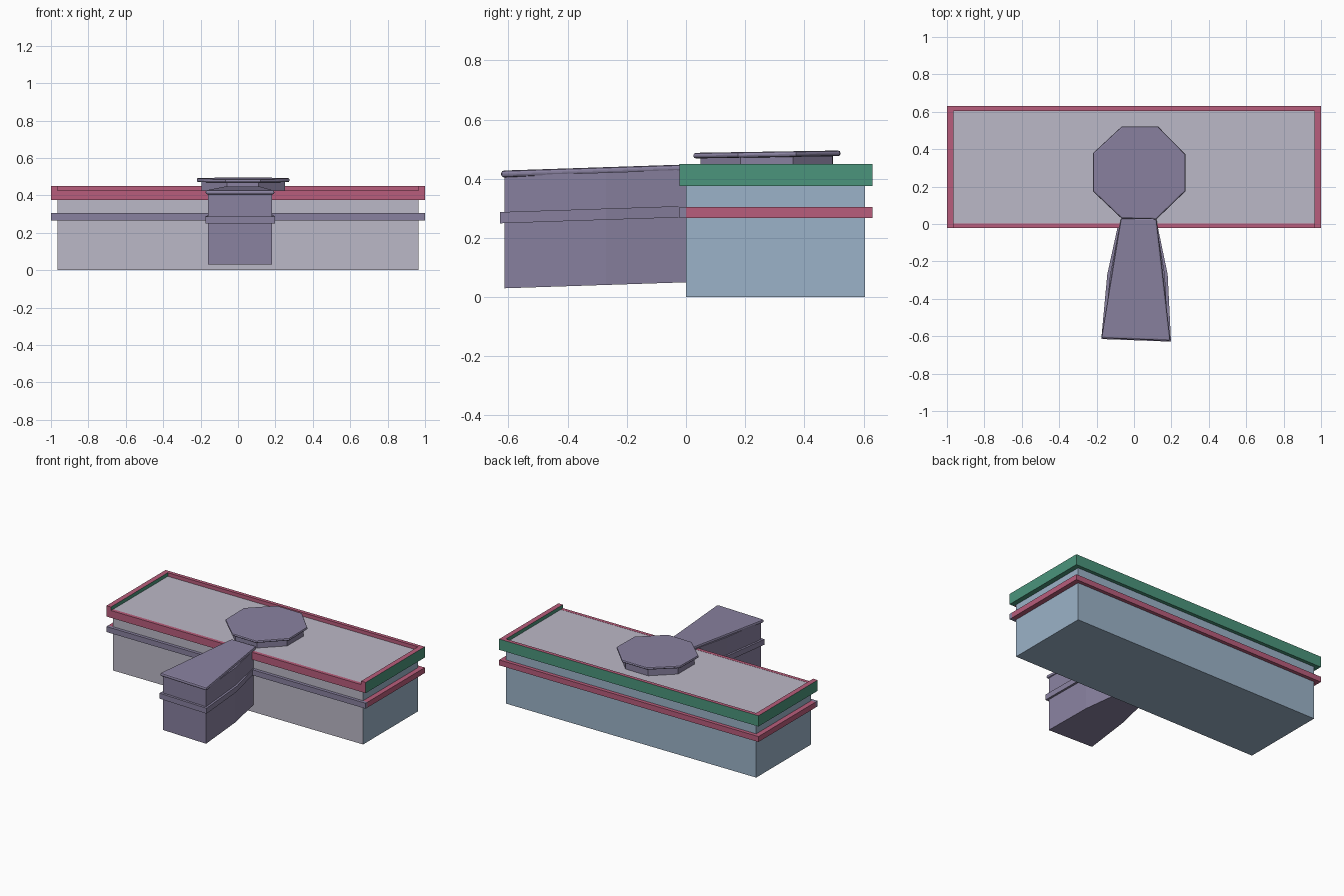
import bpy, bmesh

if "Cube" in bpy.data.objects:
    bpy.data.objects.remove(bpy.data.objects["Cube"])


def material(name, rgb):
    m = bpy.data.materials.new(name)
    m.diffuse_color = (*rgb, 1)
    m.use_nodes = True
    m.node_tree.nodes["Principled BSDF"].inputs["Base Color"].default_value = m.diffuse_color
    return m


GREY = material("light_grey", (0.50, 0.48, 0.57))
BLUE = material("pale_blue", (0.33, 0.45, 0.58))
PURPLE = material("purple", (0.25, 0.22, 0.35))
PINK = material("pink", (0.48, 0.11, 0.20))
GREEN = material("green", (0.07, 0.30, 0.20))


def prism(name, outline, z0, z1, mat, slope=0.0, bevel=0.0, top=None, front=None):
    """Extrude an outline upwards, tilt it along y, optionally recolour top and front."""
    bm = bmesh.new()
    face = bm.faces.new([bm.verts.new((x, y, z0)) for x, y in outline])
    up = bmesh.ops.extrude_face_region(bm, geom=[face])["geom"]
    for v in up:
        if isinstance(v, bmesh.types.BMVert):
            v.co.z = z1
    for v in bm.verts:
        v.co.z += slope * v.co.y
    bmesh.ops.recalc_face_normals(bm, faces=bm.faces)
    for f in bm.faces:
        if top and f.normal.z > 0.9:
            f.material_index = 1
        elif front and f.normal.y < -0.9:
            f.material_index = 2
    mesh = bpy.data.meshes.new(name)
    bm.to_mesh(mesh)
    bm.free()
    for m in (mat, top or mat, front or mat):
        mesh.materials.append(m)
    ob = bpy.data.objects.new(name, mesh)
    bpy.context.collection.objects.link(ob)
    if bevel:
        mod = ob.modifiers.new("rounded_rim", 'BEVEL')
        mod.width = bevel
        mod.segments = 2
        mod.limit_method = 'ANGLE'
        mod.angle_limit = 1.2
    return ob


def block(name, x0, x1, y0, y1, z0, z1, mat, **kw):
    return prism(name, [(x0, y0), (x1, y0), (x1, y1), (x0, y1)], z0, z1, mat, **kw)


# Main building with flat roof
W, D, ROOF = 0.965, 0.605, 0.425
block("main_block", -W, W, 0, D, 0, ROOF, BLUE, top=GREY, front=GREY)

# String course round the walls
block("course_front", -1, 1, -0.022, 0, 0.267, 0.305, PURPLE)
block("course_back", -W, W, D, 0.63, 0.267, 0.305, PINK)

# Parapet: low at the front, taller on the sides and back
block("parapet_front", -W, W, -0.022, 0.002, 0.375, ROOF + 0.001, PINK)
block("parapet_back", -W, W, D, 0.63, 0.375, 0.45, GREEN, top=PINK, front=PINK)
for side, x0, x1 in (("left", -1, -W), ("right", W, 1)):
    block("course_" + side, x0, x1, 0, 0.63, 0.267, 0.305, PINK)
    block("parapet_" + side, x0, x1, -0.022, 0.63, 0.375, 0.45, GREEN,
          top=PINK, front=PINK)

# Projecting front wing, flared and slightly tilted
S = 0.033
wing = [(-0.160, -0.600), (0.183, -0.613), (0.165, -0.27),
        (0.115, 0.03), (-0.07, 0.03), (-0.128, -0.27)]
band = [(-0.175, -0.615), (0.198, -0.629), (0.180, -0.27),
        (0.122, 0.01), (-0.082, 0.01), (-0.143, -0.27)]
cap = [(-0.175, -0.611), (0.195, -0.625), (0.12, 0.03), (-0.07, 0.03)]
prism("wing_body", wing, 0.05, 0.43, PURPLE, S)
prism("wing_band", band, 0.27, 0.308, PURPLE, S)
prism("wing_cap", cap, 0.425, 0.448, PURPLE, S, bevel=0.009)

# Octagonal roof turret
octagon = [(-0.067, 0.03), (0.12, 0.025), (0.275, 0.175), (0.275, 0.372),
           (0.13, 0.52), (-0.065, 0.522), (-0.22, 0.378), (-0.22, 0.175)]
cx, cy = 0.027, 0.272
drum = [(cx + (x - cx) * 0.9, cy + (y - cy) * 0.9) for x, y in octagon]
prism("turret_drum", drum, 0.42, 0.473, PURPLE, 0.01)
top_cap = prism("turret_cap", octagon, 0.468, 0.487, PURPLE, 0.016, bevel=0.008)
top_cap.modifiers[0].angle_limit = 1.0
